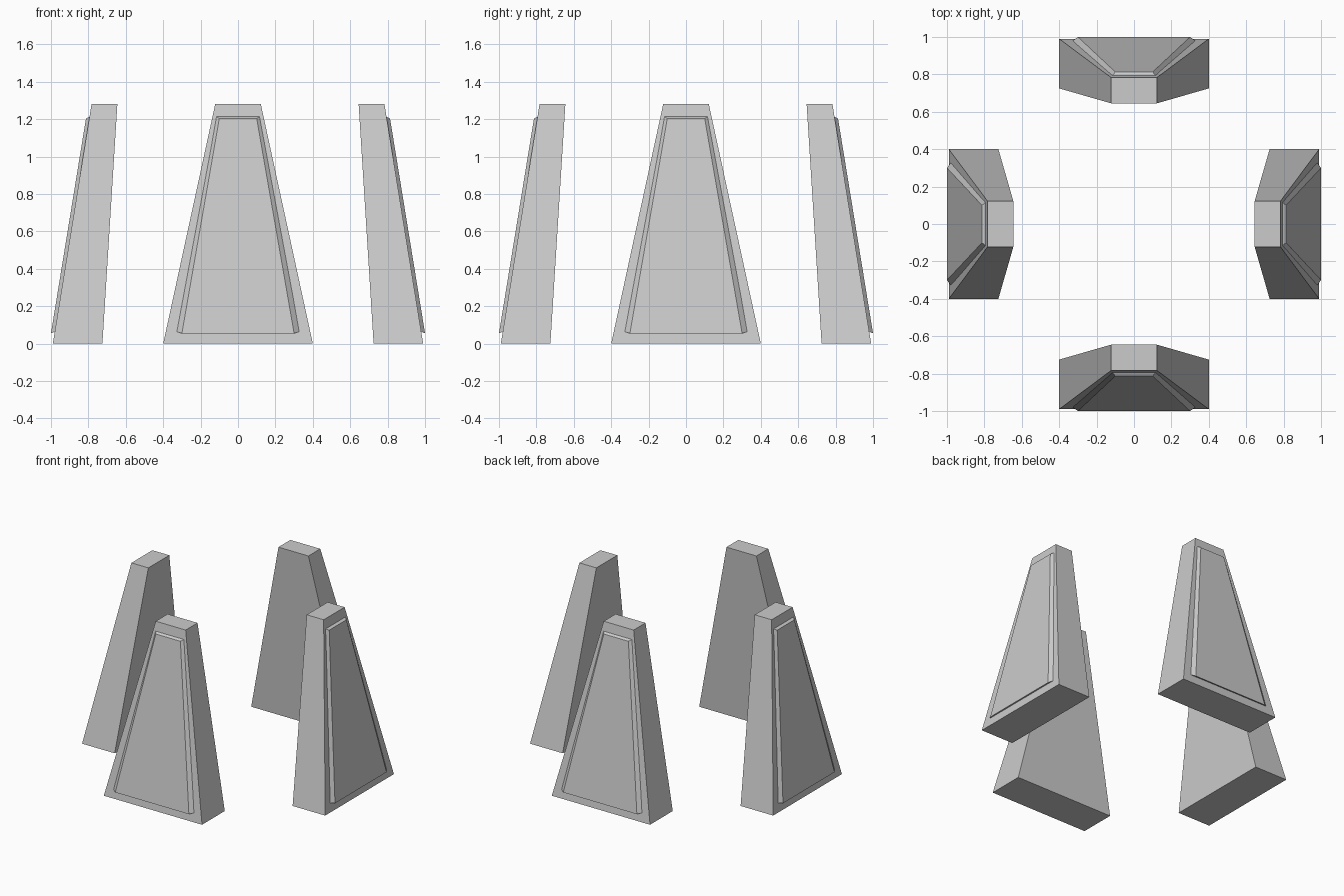
import bpy, math
from mathutils import Matrix

if "Cube" in bpy.data.objects:
    bpy.data.objects.remove(bpy.data.objects["Cube"])


def loft(name, ring_a, ring_b, angle):
    # solid between two four-sided rings, turned about the centre
    n = len(ring_a)
    faces = [tuple(range(n)), tuple(range(2 * n - 1, n - 1, -1))]
    faces += [(i, i + n, (i + 1) % n + n, (i + 1) % n) for i in range(n)]
    mesh = bpy.data.meshes.new(name)
    mesh.from_pydata(ring_a + ring_b, [], faces)
    mesh.transform(Matrix.Rotation(angle, 4, 'Z'))
    import bmesh
    bm = bmesh.new()
    bm.from_mesh(mesh)
    bmesh.ops.recalc_face_normals(bm, faces=bm.faces)
    bm.to_mesh(mesh)
    bm.free()
    obj = bpy.data.objects.new(name, mesh)
    bpy.context.collection.objects.link(obj)
    return obj


def flat_ring(half, outer, inner, z):
    return [(-half, -outer, z), (half, -outer, z), (half, -inner, z), (-half, -inner, z)]


def panel_ring(bottom, top):
    # each argument is (half width, distance from centre, height)
    (bw, by, bz), (tw, ty, tz) = bottom, top
    return [(-bw, -by, bz), (bw, -by, bz), (tw, -ty, tz), (-tw, -ty, tz)]


for i, side in enumerate(("front", "right", "back", "left")):
    angle = i * math.pi / 2
    # tapered leaning pylon
    loft(side + "_pylon", flat_ring(0.40, 0.99, 0.725, 0),
         flat_ring(0.122, 0.783, 0.645, 1.28), angle)
    # raised panel with sloped edges on the outer face
    loft(side + "_panel", panel_ring((0.332, 0.976, 0.065), (0.118, 0.79, 1.215)),
         panel_ring((0.30, 1.0, 0.055), (0.10, 0.813, 1.203)), angle)
